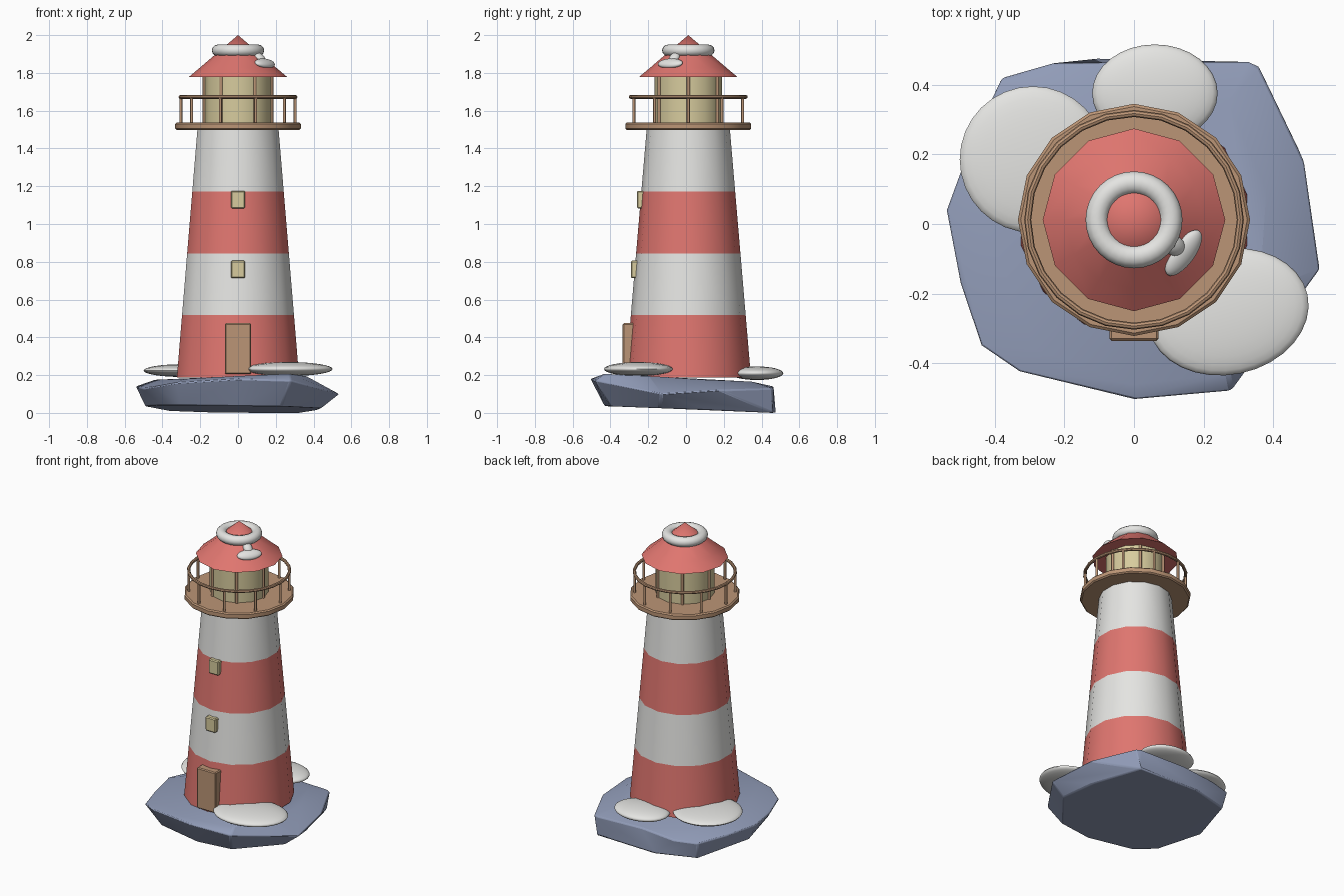
import bpy, bmesh, math
from mathutils import Vector, Matrix

if "Cube" in bpy.data.objects:
    bpy.data.objects.remove(bpy.data.objects["Cube"])

CY = 0.012  # tower axis position in y


def mat(name, col):
    m = bpy.data.materials.new(name)
    m.diffuse_color = (*col, 1)
    m.use_nodes = True
    m.node_tree.nodes["Principled BSDF"].inputs["Base Color"].default_value = m.diffuse_color
    return m


RED = mat("red", (0.74, 0.18, 0.16))
WHITE = mat("white", (0.78, 0.78, 0.76))
YELLOW = mat("pale_yellow", (0.68, 0.6, 0.34))
BROWN = mat("brown", (0.50, 0.30, 0.18))
BLUE = mat("slate_blue", (0.29, 0.34, 0.49))


def make(name, bm, mats, angle=40):
    bmesh.ops.recalc_face_normals(bm, faces=bm.faces)
    me = bpy.data.meshes.new(name)
    bm.to_mesh(me)
    bm.free()
    ob = bpy.data.objects.new(name, me)
    bpy.context.collection.objects.link(ob)
    for m in mats:
        me.materials.append(m)
    bpy.ops.object.select_all(action='DESELECT')
    ob.select_set(True)
    bpy.context.view_layer.objects.active = ob
    bpy.ops.object.shade_smooth_by_angle(angle=math.radians(angle))
    return ob


def lathe(name, profile, n, mats, rule=None, closed=False):
    """Spin (radius, z) points around the tower axis, first corner towards +y."""
    bm = bmesh.new()
    rings = []
    for r, z in profile:
        if r == 0:
            rings.append([bm.verts.new((0, CY, z))] * n)
        else:
            rings.append([bm.verts.new((r * math.sin(2 * math.pi * i / n),
                                        CY + r * math.cos(2 * math.pi * i / n), z))
                          for i in range(n)])
    pairs = list(zip(rings, rings[1:]))
    if closed:
        pairs.append((rings[-1], rings[0]))
    for a, b in pairs:
        for i in range(n):
            j = (i + 1) % n
            vs = list(dict.fromkeys((a[i], a[j], b[j], b[i])))
            f = bm.faces.new(vs)
            if rule:
                f.material_index = rule(f.calc_center_median().z)
    if not closed:
        for ring in (rings[0], rings[-1]):
            if ring[0] != ring[1]:
                bm.faces.new(ring)
    return make(name, bm, mats)


def box(name, lo, hi, m, bevel=0.006):
    bm = bmesh.new()
    lo, hi = Vector(lo), Vector(hi)
    bmesh.ops.create_cube(bm, size=1, matrix=Matrix.Translation((lo + hi) / 2)
                          @ Matrix.Diagonal((*(hi - lo), 1)))
    bmesh.ops.bevel(bm, geom=bm.edges[:], offset=bevel, segments=1, affect='EDGES')
    return make(name, bm, [m], 20)


def posts(name, count, radius, thick, z0, z1, m):
    bm = bmesh.new()
    for i in range(count):
        a = 2 * math.pi * i / count
        p = (radius * math.cos(a), CY + radius * math.sin(a), (z0 + z1) / 2)
        bmesh.ops.create_cone(bm, cap_ends=True, segments=8, radius1=thick, radius2=thick,
                              depth=z1 - z0, matrix=Matrix.Translation(p))
    return make(name, bm, [m], 50)


def blob(name, centre, size, turn=(0, 0, 0)):
    bm = bmesh.new()
    rot = Matrix.Rotation(turn[2], 4, 'Z') @ Matrix.Rotation(turn[1], 4, 'Y')
    bmesh.ops.create_uvsphere(bm, u_segments=32, v_segments=16, radius=1,
                              matrix=Matrix.Translation(centre) @ rot
                              @ Matrix.Diagonal((*size, 1)))
    return make(name, bm, [WHITE], 60)


# Rock base: hull of a wide rim, a bottom outline and a few top points
rim = [(-0.54, 0.04, 0.14), (-0.47, 0.23, 0.13), (-0.38, 0.42, 0.12), (-0.24, 0.46, 0.12),
       (0.33, 0.465, 0.13), (0.36, 0.45, 0.13), (0.49, 0.18, 0.12), (0.535, -0.13, 0.10),
       (0.28, -0.48, 0.17), (0.0, -0.505, 0.18), (-0.33, -0.425, 0.16),
       (-0.44, -0.35, 0.14), (-0.50, -0.17, 0.13)]
bottom = [(-0.49, 0.04, 0.035), (-0.36, 0.40, 0.01), (-0.1, 0.475, 0.0), (0.33, 0.46, 0.0),
          (0.42, 0.12, 0.015), (0.44, -0.14, 0.025), (0.23, -0.40, 0.035),
          (0.0, -0.43, 0.035), (-0.30, -0.37, 0.04), (-0.41, -0.27, 0.04)]
top = [(0.27, -0.43, 0.207), (0.0, -0.46, 0.195), (-0.28, -0.36, 0.18), (-0.44, 0.03, 0.175),
       (-0.34, 0.30, 0.165), (0.27, 0.35, 0.165), (0.38, 0.1, 0.175), (0.36, -0.2, 0.195),
       (0.0, 0.463, 0.14)]
bm = bmesh.new()
for p in rim + bottom + top:
    bm.verts.new(p)
res = bmesh.ops.convex_hull(bm, input=bm.verts[:])
bmesh.ops.delete(bm, geom=[v for v in bm.verts if not v.link_faces], context='VERTS')
bmesh.ops.dissolve_limit(bm, angle_limit=math.radians(4), verts=bm.verts[:], edges=bm.edges[:])
rock = make("rock_base", bm, [BLUE], 25)
bev = rock.modifiers.new("soft_edges", 'BEVEL')
bev.width = 0.008
bev.segments = 2

# Tapered tower with alternating bands
levels = [0.187, 0.518, 0.845, 1.172, 1.505]
r_at = lambda z: 0.332 - 0.112 * (z - 0.187) / 1.318
lathe("tower", [(r_at(z), z) for z in levels], 14, [RED, WHITE],
      lambda z: sum(z > l for l in levels[1:4]) % 2)

# Door and windows
box("door", (-0.07, -0.335, 0.205), (0.07, -0.27, 0.475), BROWN)
box("lower_window", (-0.037, -0.292, 0.713), (0.037, -0.23, 0.806), YELLOW)
box("upper_window", (-0.037, -0.26, 1.082), (0.037, -0.2, 1.176), YELLOW)

# Gallery deck with railing
lathe("gallery_deck", [(0.325, 1.498), (0.333, 1.505), (0.333, 1.53), (0.325, 1.537)],
      16, [BROWN])
posts("railing_posts", 10, 0.303, 0.008, 1.53, 1.675, BROWN)
lathe("railing_ring", [(0.305 + 0.010 * math.cos(k * math.pi / 4),
                        1.673 + 0.010 * math.sin(k * math.pi / 4)) for k in range(8)],
      24, [BROWN], closed=True)

# Lantern room with bars
lathe("lantern", [(0.178, 1.53), (0.178, 1.79)], 12, [YELLOW])
posts("lantern_bars", 6, 0.178, 0.009, 1.53, 1.79, BROWN)

# Conical roof
lathe("roof", [(0.262, 1.777), (0.2, 1.829), (0.1, 1.915), (0, 2.0)], 12, [RED])

# Snow ring and a slipped clump on the roof
lathe("roof_snow", [(0.106 + 0.033 * math.cos(k * math.pi / 6),
                     1.919 + 0.031 * math.sin(k * math.pi / 6)) for k in range(12)],
      32, [WHITE], closed=True)
blob("roof_snow_clump", (0.142, -0.083, 1.85), (0.036, 0.078, 0.022),
     (0, math.radians(30), math.radians(-36)))
blob("roof_snow_drip", (0.115, -0.062, 1.878), (0.042, 0.028, 0.022),
     (0, math.radians(40), math.radians(-33)))

# Snow drifts around the foot
blob("left_drift", (-0.29, 0.185, 0.224), (0.21, 0.21, 0.034))
blob("back_drift", (0.06, 0.375, 0.21), (0.18, 0.14, 0.036))
blob("front_drift", (0.27, -0.252, 0.232), (0.233, 0.18, 0.037), (0, 0, math.radians(12)))
